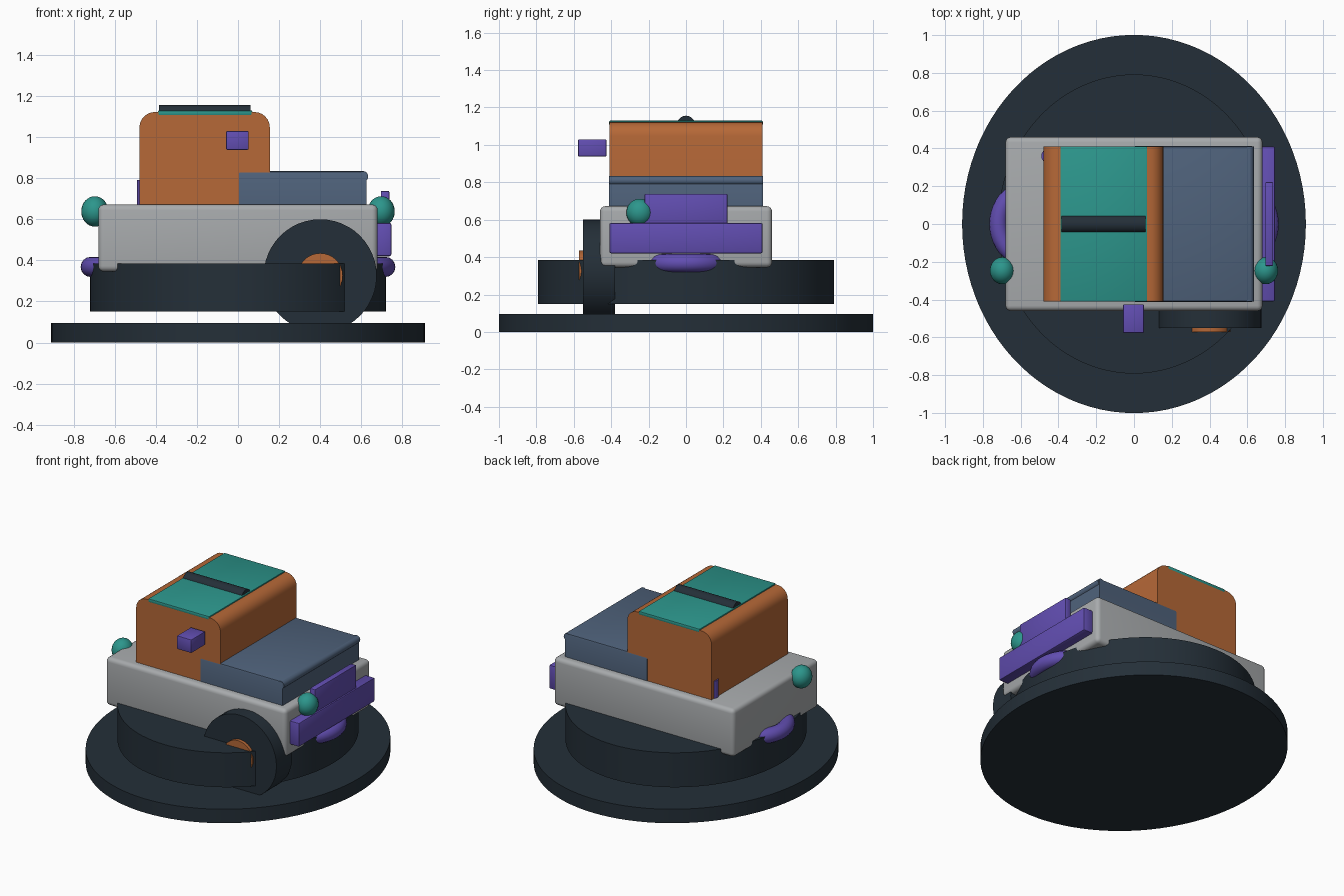
import bpy, bmesh, math
from mathutils import Matrix

if "Cube" in bpy.data.objects:
    bpy.data.objects.remove(bpy.data.objects["Cube"], do_unlink=True)


def material(name, rgb):
    """Flat material from 0-255 display values, stored as linear colour."""
    lin = [((c / 255 + 0.055) / 1.055) ** 2.4 for c in rgb] + [1.0]
    m = bpy.data.materials.new(name)
    m.use_nodes = True
    m.diffuse_color = lin
    m.node_tree.nodes["Principled BSDF"].inputs["Base Color"].default_value = lin
    return m


DARK = material("dark slate", (36, 47, 56))
GREY = material("light grey", (168, 171, 173))
ORANGE = material("burnt orange", (182, 104, 55))
BLUE = material("steel blue", (79, 98, 123))
TEAL = material("teal", (44, 150, 140))
PURPLE = material("violet", (98, 78, 178))


def finish(name, bm, mat, smooth=True):
    bmesh.ops.recalc_face_normals(bm, faces=bm.faces)
    mesh = bpy.data.meshes.new(name)
    bm.to_mesh(mesh)
    bm.free()
    ob = bpy.data.objects.new(name, mesh)
    bpy.context.collection.objects.link(ob)
    mesh.materials.append(mat)
    if smooth:
        bpy.ops.object.select_all(action="DESELECT")
        ob.select_set(True)
        bpy.context.view_layer.objects.active = ob
        bpy.ops.object.shade_smooth_by_angle(angle=math.radians(35))
    return ob


def box(name, mat, x, y, z, bevel=0.0, pick=None, segments=4):
    """Box from axis ranges; bevels all edges or those chosen by pick."""
    bm = bmesh.new()
    bmesh.ops.create_cube(bm, size=1)
    for v in bm.verts:
        for i, (lo, hi) in enumerate((x, y, z)):
            v.co[i] = lo if v.co[i] < 0 else hi
    if bevel:
        edges = [e for e in bm.edges if pick is None or pick(e)]
        bmesh.ops.bevel(bm, geom=edges, offset=bevel, segments=segments,
                        profile=0.5, affect="EDGES")
    return finish(name, bm, mat)


def cylinder(name, mat, center, radius, depth, axis="Z", stretch=1.0, sides=64):
    """Cylinder along an axis; stretch scales its local second radius."""
    bm = bmesh.new()
    bmesh.ops.create_cone(bm, cap_ends=True, segments=sides, radius1=radius,
                          radius2=radius, depth=depth)
    bmesh.ops.scale(bm, vec=(1, stretch, 1), verts=bm.verts)
    turn = {"X": Matrix.Rotation(math.pi / 2, 3, "Y"),
            "Y": Matrix.Rotation(math.pi / 2, 3, "X"),
            "Z": Matrix.Identity(3)}[axis]
    bmesh.ops.rotate(bm, matrix=turn, verts=bm.verts)
    bmesh.ops.translate(bm, vec=center, verts=bm.verts)
    return finish(name, bm, mat)


def ball(name, mat, center, radii):
    bm = bmesh.new()
    bmesh.ops.create_uvsphere(bm, u_segments=24, v_segments=16, radius=1)
    bmesh.ops.scale(bm, vec=radii, verts=bm.verts)
    bmesh.ops.translate(bm, vec=center, verts=bm.verts)
    return finish(name, bm, mat)


def ring(name, mat, center, major, minor):
    """Horizontal torus spun from a circular section."""
    bm = bmesh.new()
    turn = Matrix.Translation((major, 0, 0)) @ Matrix.Rotation(math.pi / 2, 4, "X")
    bmesh.ops.create_circle(bm, segments=16, radius=minor, matrix=turn)
    bmesh.ops.spin(bm, geom=bm.verts[:] + bm.edges[:], cent=(0, 0, 0),
                   axis=(0, 0, 1), angle=math.tau, steps=48, use_merge=True)
    bmesh.ops.remove_doubles(bm, verts=bm.verts, dist=0.0001)
    bmesh.ops.translate(bm, vec=center, verts=bm.verts)
    return finish(name, bm, mat)


def top_y_edge(e):
    a, b = e.verts
    return abs(a.co.y - b.co.y) > 0.1 and a.co.z > 1


# Display stand: wide disc with a floating drum above it
cylinder("base_disc", DARK, (0, 0, 0.0475), 0.91, 0.095, stretch=1.1, sides=96)
cylinder("drum", DARK, (0, 0, 0.2675), 0.72, 0.235, stretch=1.1, sides=96)

# Body, cabin and hood
box("body", GREY, (-0.68, 0.68), (-0.46, 0.46), (0.345, 0.672), 0.028)
box("cabin", ORANGE, (-0.48, 0.155), (-0.41, 0.41), (0.66, 1.122), 0.075, top_y_edge, 6)
box("hood", BLUE, (0.005, 0.625), (-0.412, 0.412), (0.66, 0.834), 0.012,
    lambda e: all(v.co.z > 0.8 for v in e.verts), 2)
cylinder("hood_lip", BLUE, (0.609, 0, 0.809), 0.025, 0.822, "Y", sides=24)

# Roof panel and rounded bar
box("roof_panel", TEAL, (-0.39, 0.07), (-0.411, 0.411), (1.105, 1.13), 0.006, None, 2)
cylinder("roof_bar", DARK, (-0.162, 0, 1.108), 0.048, 0.445, "X", sides=32)

# Single side wheel with hub
cylinder("wheel", DARK, (0.4, -0.465, 0.325), 0.275, 0.17, "Y", sides=48)
cylinder("wheel_hub", ORANGE, (0.4, -0.51, 0.325), 0.11, 0.124, "Y", sides=32)

# Bumper, grille, side mirror and rear pipe
box("bumper", PURPLE, (0.67, 0.747), (-0.41, 0.41), (0.42, 0.583), 0.01, None, 2)
box("grille", PURPLE, (0.695, 0.737), (-0.222, 0.222), (0.56, 0.738), 0.006, None, 2)
box("side_mirror", PURPLE, (-0.058, 0.052), (-0.577, -0.425), (0.938, 1.03), 0.006, None, 2)
cylinder("exhaust_pipe", PURPLE, (-0.455, 0.36, 0.725), 0.036, 0.13, sides=24)

# Lamps and tow rings at both ends
for side, end in ((1, "nose"), (-1, "tail")):
    ball(end + "_lamp", TEAL, (0.697 * side, -0.247, 0.638), (0.066, 0.072, 0.074))
    ring(end + "_tow_ring", PURPLE, (0.515 * side, 0, 0.368), 0.202, 0.049)
